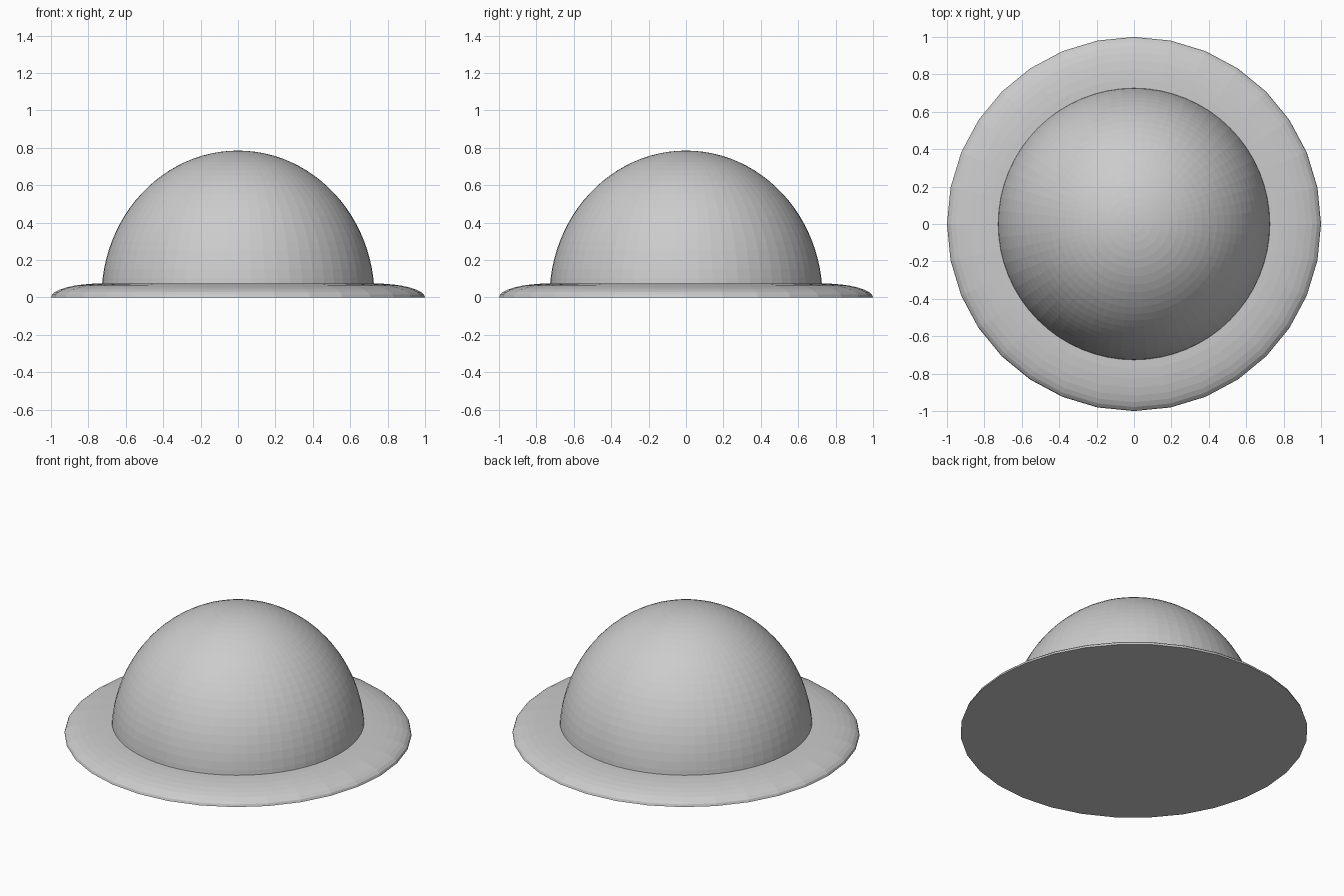
import bpy, bmesh
from math import sin, cos, pi

if "Cube" in bpy.data.objects:
    bpy.data.objects.remove(bpy.data.objects["Cube"])


def lathe(name, profile, sides):
    """Revolve (radius, z) points around z; radius 0 becomes a pole."""
    bm = bmesh.new()
    verts = [bm.verts.new((r, 0, z)) for r, z in profile]
    edges = [bm.edges.new(pair) for pair in zip(verts, verts[1:])]
    bmesh.ops.spin(bm, geom=verts + edges, cent=(0, 0, 0), axis=(0, 0, 1),
                   angle=2 * pi, steps=sides, use_duplicate=False)
    bmesh.ops.remove_doubles(bm, verts=bm.verts, dist=1e-5)
    bmesh.ops.recalc_face_normals(bm, faces=bm.faces)
    mesh = bpy.data.meshes.new(name)
    bm.to_mesh(mesh)
    bm.free()
    obj = bpy.data.objects.new(name, mesh)
    bpy.context.collection.objects.link(obj)
    return obj


# Rounded crown, its foot sunk into the brim
crown = [(0.73 * cos(i * pi / 48), 0.785 * sin(i * pi / 48)) for i in range(1, 24)]
lathe("crown", crown + [(0, 0.785)], 64)

# Brim with a soft outer lip and a flat closed underside
lip = [(0.72 + 0.28 * cos(i * pi / 16), 0.075 * sin(i * pi / 16)) for i in range(9)]
lathe("brim", [(0, 0)] + lip + [(0.70, 0.075)], 32)
